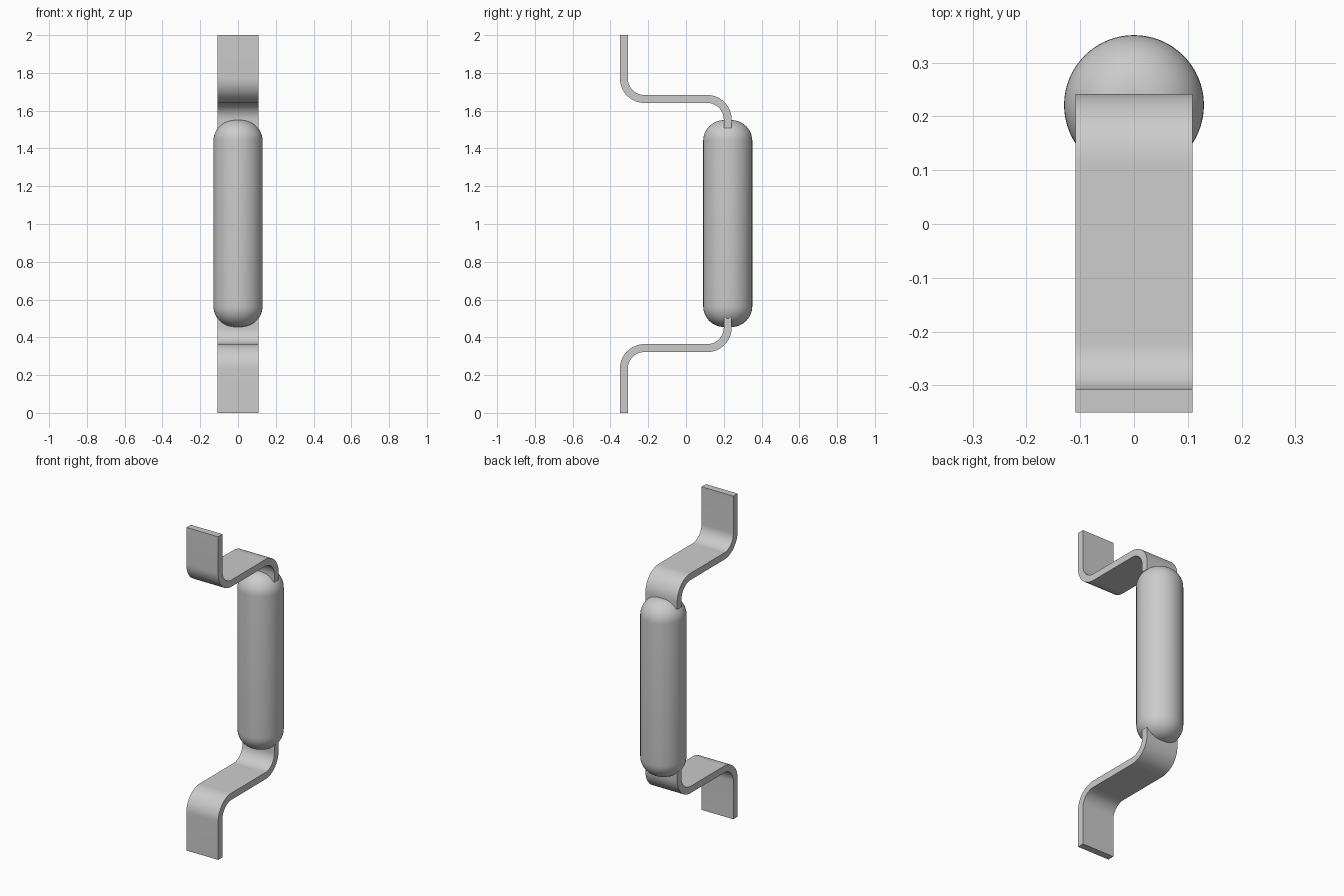
import bpy, bmesh, math
from mathutils import Matrix

cube = bpy.data.objects.get("Cube")
if cube:
    bpy.data.objects.remove(cube, do_unlink=True)

THICK, WIDTH = 0.042, 0.218
BACK_Y, GRIP_Y = 0.221, 0.221
PLATE_Y = -0.329
BEND = 0.109      # centreline bend radius

grey = bpy.data.materials.new("plain grey")
grey.use_nodes = True
colour = (0.6, 0.6, 0.6, 1)
grey.diffuse_color = colour
grey.node_tree.nodes["Principled BSDF"].inputs["Base Color"].default_value = colour


def finish(name, bm):
    bmesh.ops.recalc_face_normals(bm, faces=bm.faces)
    mesh = bpy.data.meshes.new(name)
    bm.to_mesh(mesh)
    bm.free()
    mesh.materials.append(grey)
    obj = bpy.data.objects.new(name, mesh)
    bpy.context.collection.objects.link(obj)
    bpy.ops.object.select_all(action='DESELECT')
    obj.select_set(True)
    bpy.context.view_layer.objects.active = obj
    bpy.ops.object.shade_smooth_by_angle(angle=math.radians(35))


def arc(cy, cz, radius, start, end, steps=16):
    for i in range(steps + 1):
        a = math.radians(start + (end - start) * i / steps)
        yield cy + radius * math.cos(a), cz + radius * math.sin(a)


def strap_side(shelf_z, tip_z, offset):
    """One edge of the bent strap, offset from its centreline."""
    yield PLATE_Y + offset, 2
    yield from arc(PLATE_Y + BEND, shelf_z + BEND, BEND - offset, 180, 270)
    yield from arc(BACK_Y - BEND, shelf_z - BEND, BEND + offset, 90, 0)
    yield BACK_Y + offset, tip_z


# Bent flat straps: the lower one is the upper one flipped about mid height
def strap(name, shelf_z, tip_z, flip):
    half = THICK / 2
    outline = list(strap_side(shelf_z, tip_z, half))
    outline += reversed(list(strap_side(shelf_z, tip_z, -half)))
    bm = bmesh.new()
    verts = [bm.verts.new((-WIDTH / 2, y, 2 - z if flip else z)) for y, z in outline]
    face = bm.faces.new(verts)
    side = bmesh.ops.extrude_face_region(bm, geom=[face])
    moved = [v for v in side["geom"] if isinstance(v, bmesh.types.BMVert)]
    bmesh.ops.translate(bm, verts=moved, vec=(WIDTH, 0, 0))
    finish(name, bm)


strap("upper_strap", 1.662, 1.508, False)
strap("lower_strap", 1.657, 1.49, True)

# Round grip: a lathed profile with filleted ends
RADIUS, FILLET, LOW, HIGH = 0.13, 0.11, 0.455, 1.55
flat = RADIUS - FILLET
profile = [(0, LOW)]
profile += arc(flat, LOW + FILLET, FILLET, -90, 0, 12)
profile += arc(flat, HIGH - FILLET, FILLET, 0, 90, 12)
profile.append((0, HIGH))
bm = bmesh.new()
points = [bm.verts.new((r, 0, z)) for r, z in profile]
edges = [bm.edges.new(pair) for pair in zip(points, points[1:])]
bmesh.ops.spin(bm, geom=points + edges, cent=(0, 0, 0), axis=(0, 0, 1),
               angle=math.tau, steps=64, use_duplicate=False)
bmesh.ops.remove_doubles(bm, verts=bm.verts, dist=0.0005)
bmesh.ops.transform(bm, matrix=Matrix.Translation((0, GRIP_Y, 0)), verts=bm.verts)
finish("grip", bm)
